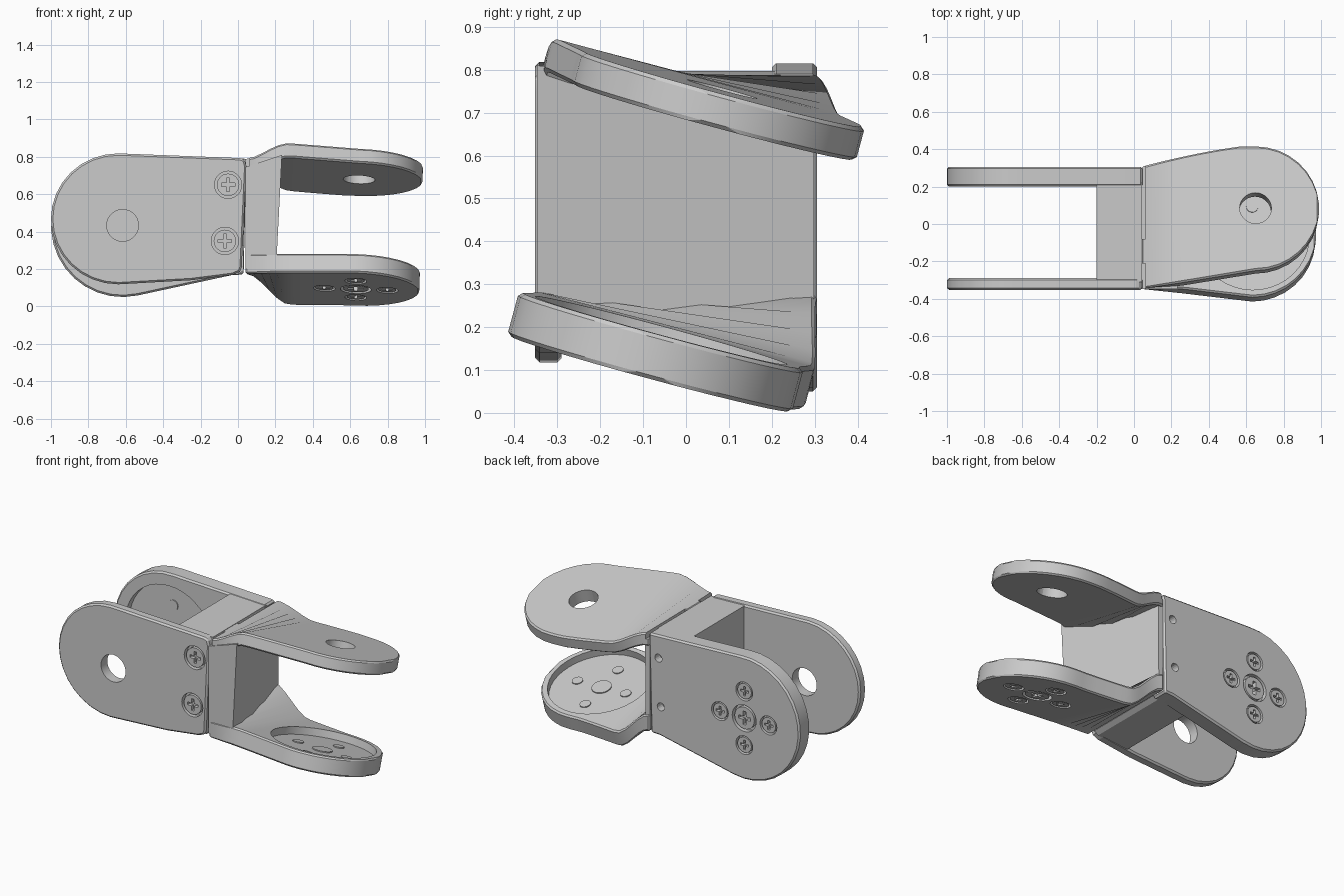
import bpy, bmesh, math
from mathutils import Vector, Matrix

if "Cube" in bpy.data.objects:
    bpy.data.objects.remove(bpy.data.objects["Cube"])


def make(name, verts, faces, bevel=0.0):
    me = bpy.data.meshes.new(name)
    me.from_pydata(verts, [], faces)
    bm = bmesh.new()
    bm.from_mesh(me)
    bmesh.ops.recalc_face_normals(bm, faces=bm.faces)
    bm.to_mesh(me)
    bm.free()
    ob = bpy.data.objects.new(name, me)
    bpy.context.collection.objects.link(ob)
    if bevel:
        m = ob.modifiers.new("bevel", 'BEVEL')
        m.width, m.segments, m.limit_method, m.angle_limit = bevel, 1, 'ANGLE', math.radians(50)
    return ob


def frame(origin, z):
    z = Vector(z).normalized()
    x = Vector((1, 0, 0))
    x = (x - z * x.dot(z)).normalized()
    m = Matrix((x, z.cross(x), z)).transposed().to_4x4()
    m.translation = Vector(origin)
    return m


def prism(name, pts, a, b, m=Matrix(), bevel=0.0):
    """Outline in the local XY plane, extruded from local z=a to z=b."""
    n = len(pts)
    vs = [m @ Vector((p[0], p[1], h)) for h in (a, b) for p in pts]
    fs = [list(range(n)), list(range(n, 2 * n))]
    fs += [[i, (i + 1) % n, n + (i + 1) % n, n + i] for i in range(n)]
    return make(name, vs, fs, bevel)


def disc(name, r, a, b, m, c=(0, 0), n=28):
    return prism(name, [(c[0] + r * math.cos(2 * math.pi * i / n),
                         c[1] + r * math.sin(2 * math.pi * i / n)) for i in range(n)], a, b, m)


def box(name, x, y, z, m=Matrix(), bevel=0.0):
    return prism(name, [(x[0], y[0]), (x[1], y[0]), (x[1], y[1]), (x[0], y[1])], z[0], z[1], m, bevel)


def cut(ob, cutters):
    for c in cutters:
        m = ob.modifiers.new("cut", 'BOOLEAN')
        m.operation, m.solver, m.object = 'DIFFERENCE', 'EXACT', c
    bpy.context.view_layer.objects.active = ob
    for m in list(ob.modifiers):
        bpy.ops.object.modifier_apply(modifier=m.name)
    for c in cutters:
        bpy.data.objects.remove(c)


def screw(plate, m, c, r):
    """Cross-head screw sunk into a counterbore of the plate (local z outward)."""
    cut(plate, [disc("bore", r, -0.03, 0.05, m, c)])
    head = disc("screw_head", r * 0.82, -0.035, -0.003, m, c)
    w, l = r * 0.12, r * 0.5
    cut(head, [box("slot_a", (c[0] - l, c[0] + l), (c[1] - w, c[1] + w), (-0.025, 0.02), m),
               box("slot_b", (c[0] - w, c[0] + w), (c[1] - l, c[1] + l), (-0.025, 0.021), m)])


def hub(plate, m, thick):
    """Recess on the inner side and five screws on the outer side."""
    cut(plate, [disc("recess", 0.305, -thick - 0.05, -thick + 0.045, m, n=40)])
    floor = -thick + 0.045
    d = 0.168
    for c in ((0, 0), (d, 0), (-d, 0), (0, d), (0, -d)):
        big = c == (0, 0)
        screw(plate, m, c, 0.083 if big else 0.058)
        disc("screw_end", 0.058 if big else 0.032, floor - 0.006, floor + 0.01, m, c)


def arc(cx, cz, rx, rz, a0, a1, n=16):
    return [(cx + rx * math.cos(math.radians(a0 + (a1 - a0) * i / n)),
             cz + rz * math.sin(math.radians(a0 + (a1 - a0) * i / n))) for i in range(n + 1)]


XZ = Matrix(((1, 0, 0, 0), (0, 0, 1, 0), (0, 1, 0, 0), (0, 0, 0, 1)))  # local z -> y

# left yoke: thin front plate, thick rear plate, web between
front = arc(-0.64, 0.468, 0.36, 0.35, 90, 270) + [(-0.25, 0.14), (-0.03, 0.168), (0.01, 0.185),
                                                  (0.02, 0.21), (0.045, 0.75), (0.035, 0.785), (0.01, 0.793)]
left_front = prism("left_front_plate", front, -0.352, -0.29, XZ, 0.01)
rear = arc(-0.617, 0.433, 0.383, 0.383, 86, 282, 18) + [(-0.03, 0.168), (0.03, 0.17), (0.045, 0.79)]
left_rear = prism("left_rear_plate", rear, 0.2, 0.306, XZ, 0.01)
left_web = prism("left_web", [(-0.2, 0.15), (0.0, 0.172), (0.028, 0.19), (0.043, 0.788), (-0.2, 0.797)],
                 -0.31, 0.22, XZ)
cut(left_front, [disc("hole", 0.085, -0.1, 0.1, frame((-0.617, -0.32, 0.433), (0, 1, 0)))])
fm = frame((0, -0.352, 0), (0, -1, 0))
for x, z in ((-0.053, 0.65), (-0.07, 0.35)):
    # local y of this frame is +z
    screw(left_front, fm, (x, z), 0.073)
    cut(left_rear, [disc("pin_hole", 0.025, -0.05, 0.05, frame((x + 0.03, 0.306, z), (0, 1, 0)), n=16)])
hub(left_rear, frame((-0.617, 0.306, 0.433), (0, 1, 0)), 0.106)

# right yoke: plates twist from level at the root to a 15 degree tilt
N = Vector((0.035, 0.27, 1)).normalized()


def twisted_plate(name, centre, root_z, edges, thick):
    cx, cy, cz = centre
    st = []
    (lo0, hi0), (lo1, hi1), r = edges, (cy - 0.332, cy + 0.332), 0.34
    for i in range(15):
        t = i / 14
        x = 0.04 + (cx - 0.04) * t
        e = min(1, t * 1.15)
        e = e * (1.35 - 0.35 * e)
        st.append((x, lo0 + (lo1 - lo0) * t, hi0 + (hi1 - hi0) * e))
    for i in range(1, 9):
        a = math.radians(i * 10.6)
        st.append((cx + r * math.sin(a), cy - 0.332 * math.cos(a), cy + 0.332 * math.cos(a)))
    vs, fs = [], []
    for x, lo, hi in st:
        w = min(1, max(0, (x - 0.04) / 0.24))
        w = w * w * (3 - 2 * w)
        n = Vector((0, 0, 1)).lerp(N, w).normalized()
        for y in (lo, hi):
            zp = cz - 0.27 * (y - cy) - 0.035 * (x - cx)
            p = Vector((x, y, root_z + (zp - root_z) * w))
            vs += [p, p + n * thick]
    for k in range(len(st) - 1):
        a, b = 4 * k, 4 * k + 4
        fs += [[a, b, b + 2, a + 2], [a + 1, a + 3, b + 3, b + 1],
               [a, a + 1, b + 1, b], [a + 2, b + 2, b + 3, a + 3]]
    e = 4 * len(st) - 4
    fs += [[0, 2, 3, 1], [e, e + 1, e + 3, e + 2]]
    return make(name, vs, fs, 0.009)


top_c, low_c = (0.65, 0.085, 0.755), (0.63, -0.085, 0.091)
right_top = twisted_plate("right_top_plate", top_c, 0.79, (-0.347, 0.306), -0.08)
right_low = twisted_plate("right_bottom_plate", low_c, 0.175, (-0.347, 0.306), 0.105)
cut(right_top, [disc("hole", 0.085, -0.2, 0.2, frame(top_c, N)),
                box("slit_a", (0.03, 0.062), (-0.08, 0.4), (0.75, 0.9)),
                box("slit_b", (0.03, 0.062), (-0.4, -0.21), (0.75, 0.9))])
hub(right_low, frame(low_c, -N), 0.105)

# wedge web, thick at the front and thin at the back
wedge = [(0.04, -0.347, 0.2), (0.205, -0.347, 0.23), (0.07, 0.298, 0.19), (0.04, 0.298, 0.2),
         (0.04, -0.347, 0.745), (0.235, -0.347, 0.81), (0.075, 0.298, 0.75), (0.04, 0.298, 0.745)]
make("right_web", wedge, [[0, 1, 2, 3], [4, 5, 6, 7], [0, 1, 5, 4], [1, 2, 6, 5], [2, 3, 7, 6], [3, 0, 4, 7]])

# crisp edges, soft curves
for ob in bpy.context.scene.objects:
    ob.select_set(True)
    bpy.context.view_layer.objects.active = ob
bpy.ops.object.shade_smooth_by_angle(angle=math.radians(15))
